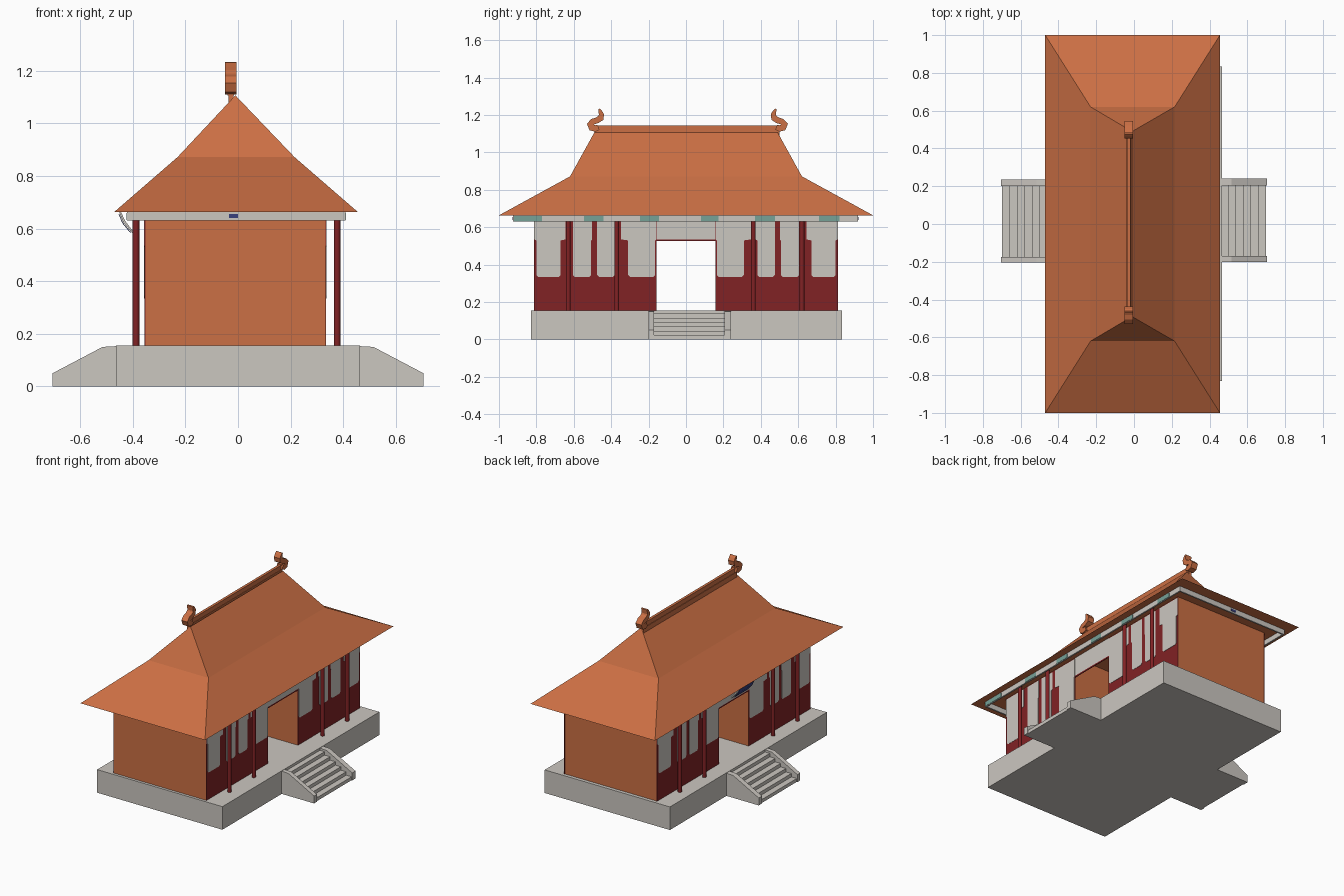
import bpy, bmesh, math
from mathutils import Vector

if "Cube" in bpy.data.objects:
    bpy.data.objects.remove(bpy.data.objects["Cube"])


def material(name, rgb):
    m = bpy.data.materials.new(name)
    m.diffuse_color = (*rgb, 1)
    m.use_nodes = True
    m.node_tree.nodes["Principled BSDF"].inputs["Base Color"].default_value = m.diffuse_color
    return m


STONE = material("pale stone", (0.60, 0.57, 0.53))
ORANGE = material("orange clay", (0.60, 0.16, 0.058))
RED = material("dark red", (0.22, 0.016, 0.018))
TEAL = material("faded teal", (0.18, 0.36, 0.31))
NAVY = material("navy blue", (0.04, 0.05, 0.20))


def finish(name, bm, mat):
    bmesh.ops.recalc_face_normals(bm, faces=bm.faces)
    me = bpy.data.meshes.new(name)
    bm.to_mesh(me)
    bm.free()
    me.materials.append(mat)
    ob = bpy.data.objects.new(name, me)
    bpy.context.collection.objects.link(ob)
    return ob


def prism(name, pts, axis, a, b, mat):
    """Extrude a 2D outline along x (outline in y,z) or y (outline in x,z)."""
    place = (lambda p, t: (t, p[0], p[1])) if axis == 'x' else (lambda p, t: (p[0], t, p[1]))
    bm = bmesh.new()
    lo = [bm.verts.new(place(p, a)) for p in pts]
    hi = [bm.verts.new(place(p, b)) for p in pts]
    n = len(pts)
    bm.faces.new(lo)
    bm.faces.new(hi[::-1])
    for i in range(n):
        bm.faces.new((lo[i], lo[(i + 1) % n], hi[(i + 1) % n], hi[i]))
    return finish(name, bm, mat)


def box(name, x0, x1, y0, y1, z0, z1, mat):
    return prism(name, [(x0, z0), (x1, z0), (x1, z1), (x0, z1)], 'y', y0, y1, mat)


# Stone base
box("base", -0.465, 0.465, -0.83, 0.835, 0, 0.155, STONE)

# Stairs with sloping side walls, on both long sides
for s, dy in ((1, 0.0), (-1, -0.005)):
    cheek = [(s * x, z) for x, z in ((0.46, 0), (0.705, 0), (0.705, 0.05), (0.515, 0.15), (0.46, 0.153))]
    prism("stair_side", cheek, 'y', -0.20 + dy, -0.17 + dy, STONE)
    prism("stair_side", cheek, 'y', 0.205 + dy, 0.24 + dy, STONE)
    steps = [(s * 0.46, 0), (s * 0.70, 0)]
    for i in range(6):
        x = 0.70 - 0.04 * i
        z = 0.023 * (i + 1)
        steps += [(s * x, z), (s * (x - 0.04), z)]
    prism("steps", steps, 'y', -0.17 + dy, 0.205 + dy, STONE)

# Two wall blocks beside an open passage
XL, XR = -0.352, 0.332
for s in (-1, 1):
    y0, y1 = sorted((s * 0.158, s * 0.812))
    box("wall_block", XL, XR, y0, y1, 0.155, 0.665, ORANGE)

# Window outlines: low start/end, high start/end, measured outward from the passage
WINDOWS = [(0.165, 0.31, 0.16, 0.348), (0.382, 0.475, 0.372, 0.475),
           (0.507, 0.605, 0.502, 0.605), (0.67, 0.80, 0.643, 0.812)]
for face, out in ((XR, 1), (XL, -1)):
    f1, f2 = face + out * 0.003, face + out * 0.005
    for s in (-1, 1):
        y0, y1 = sorted((s * 0.158, s * 0.814))
        box("red_facade", *sorted((face, f1)), y0, y1, 0.155, 0.66, RED)
        for a, b, c, d in WINDOWS:
            outline = [(a, 0.345), (a + 0.01, 0.335), (b - 0.01, 0.335), (b, 0.345), (b, 0.53),
                       (d, 0.535), (d, 0.655), (c, 0.655), (c, 0.535), (a, 0.53)]
            prism("window", [(s * y, z) for y, z in outline], 'x', f1, f2, STONE)
    # Panel over the passage
    box("door_lintel", *sorted((face, f2)), -0.158, 0.158, 0.535, 0.66, STONE)
    box("lintel_edge", *sorted((face, f2)), -0.158, 0.158, 0.526, 0.535, RED)

# Round columns
for x in (-0.388, 0.377):
    for y in (-0.63, -0.37, 0.36, 0.62):
        n = 12
        bm = bmesh.new()
        bmesh.ops.create_cone(bm, cap_ends=True, segments=n, radius1=0.0125, radius2=0.0125, depth=0.505)
        bmesh.ops.translate(bm, verts=bm.verts, vec=(x, y, 0.155 + 0.2525))
        for f in bm.faces:
            f.smooth = len(f.verts) == 4
        finish("column", bm, RED)

# Painted beam boards under the eaves
BX0, BX1, BY0, BY1 = -0.422, 0.408, -0.925, 0.92
for x, o in ((BX0, -1), (BX1, 1)):
    box("side_beam", *sorted((x, x - o * 0.01)), BY0, BY1, 0.63, 0.666, STONE)
    for y0, y1 in ((-0.92, -0.77), (-0.545, -0.44), (-0.245, -0.145), (0.08, 0.175), (0.37, 0.475), (0.71, 0.82)):
        box("teal_band", *sorted((x, x + o * 0.002)), y0, y1, 0.632, 0.66, TEAL)
for y, o in ((BY0, -1), (BY1, 1)):
    box("end_beam", BX0, BX1, *sorted((y, y - o * 0.01)), 0.63, 0.666, STONE)
    box("blue_motif", -0.035, 0.0, *sorted((y, y + o * 0.002)), 0.64, 0.655, NAVY)

# Tilted board hung over one entrance
prism("hanging_board", [(-0.452, 0.662), (-0.437, 0.625), (-0.402, 0.582), (-0.398, 0.588), (-0.43, 0.63), (-0.445, 0.664)],
      'y', -0.09, 0.09, STONE)
prism("board_face", [(-0.451, 0.655), (-0.438, 0.623), (-0.408, 0.586), (-0.410, 0.584), (-0.441, 0.622), (-0.454, 0.655)],
      'y', -0.075, 0.075, NAVY)

# Two-pitch hipped roof: eave ring, knee ring, ridge line
bm = bmesh.new()


def ring(x0, x1, y, z):
    return [bm.verts.new(p) for p in ((x0, -y, z), (x1, -y, z), (x1, y, z), (x0, y, z))]


eave = ring(-0.47, 0.455, 1.0, 0.664)
knee = ring(-0.23, 0.215, 0.62, 0.872)
r0 = bm.verts.new((-0.01, -0.49, 1.107))
r1 = bm.verts.new((-0.01, 0.49, 1.107))
for i in range(4):
    j = (i + 1) % 4
    bm.faces.new((eave[i], eave[j], knee[j], knee[i]))
bm.faces.new((knee[0], knee[1], r0))
bm.faces.new((knee[1], knee[2], r1, r0))
bm.faces.new((knee[2], knee[3], r1))
bm.faces.new((knee[3], knee[0], r0, r1))
bm.faces.new(eave[::-1])
finish("roof", bm, ORANGE)

# Ridge bar
box("ridge_bar", -0.036, -0.018, -0.49, 0.50, 1.07, 1.145, ORANGE)
box("ridge_cap", -0.039, -0.015, -0.485, 0.495, 1.107, 1.115, ORANGE)

# S-shaped ridge-end ornaments: tapered ribbon along a path
PATH = [(0.468, 1.135), (0.485, 1.128), (0.505, 1.133), (0.512, 1.15), (0.498, 1.165), (0.475, 1.172),
        (0.456, 1.184), (0.452, 1.203), (0.458, 1.218), (0.465, 1.233)]
WIDTH = [0.014, 0.017, 0.018, 0.018, 0.016, 0.016, 0.017, 0.014, 0.01, 0.004]
left, right = [], []
for i, p in enumerate(PATH):
    t = Vector(PATH[min(i + 1, len(PATH) - 1)]) - Vector(PATH[max(i - 1, 0)])
    nrm = Vector((-t.y, t.x)).normalized() * WIDTH[i]
    left.append(Vector(p) + nrm)
    right.append(Vector(p) - nrm)
for s, off in ((1, 0.015), (-1, 0.0)):
    pts = [(s * (q.x + off), q.y) for q in left + right[::-1]]
    prism("ridge_ornament", pts, 'x', -0.05, -0.006, ORANGE)
